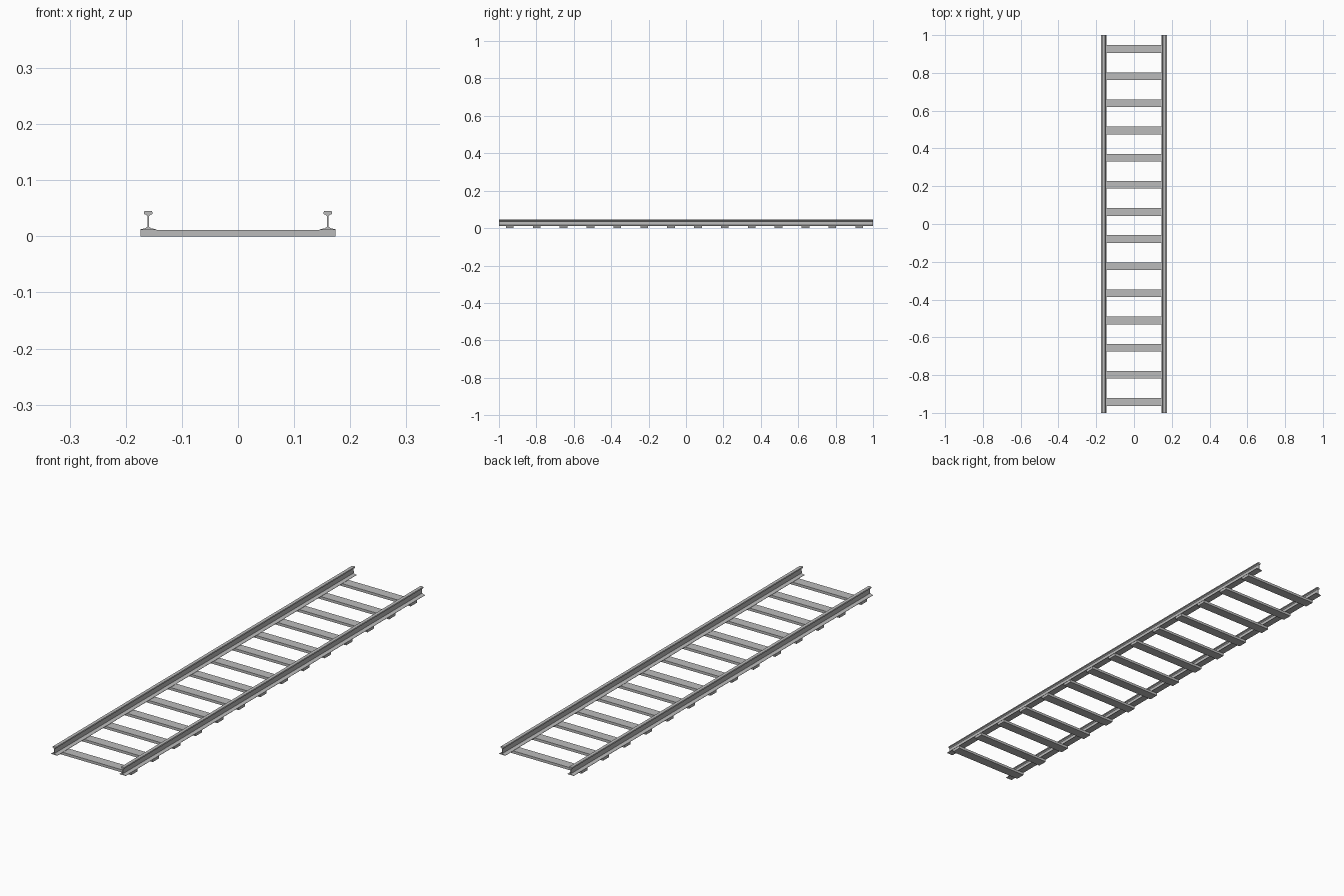
import bpy
import bmesh

default_cube = bpy.data.objects.get("Cube")
if default_cube:
    bpy.data.objects.remove(default_cube, do_unlink=True)

# Plain steel grey used on every part
grey = bpy.data.materials.new("steel_grey")
grey.use_nodes = True
colour = (0.5, 0.5, 0.5, 1)
grey.diffuse_color = colour
grey.node_tree.nodes["Principled BSDF"].inputs["Base Color"].default_value = colour

RAIL_X = 0.16
SLEEPER_HEIGHT = 0.011
SLEEPER_COUNT = 14
FIRST_Y, LAST_Y = -0.942, 0.926


def extrude_profile(name, outline, start, direction):
    """Extrude a closed outline of 3D points into a capped solid."""
    bm = bmesh.new()
    face = bm.faces.new([bm.verts.new(p) for p in outline])
    result = bmesh.ops.extrude_face_region(bm, geom=[face], use_keep_orig=True)
    moved = [g for g in result["geom"] if isinstance(g, bmesh.types.BMVert)]
    bmesh.ops.translate(bm, verts=moved, vec=direction)
    bmesh.ops.recalc_face_normals(bm, faces=bm.faces)
    mesh = bpy.data.meshes.new(name)
    bm.to_mesh(mesh)
    bm.free()
    mesh.materials.append(grey)
    obj = bpy.data.objects.new(name, mesh)
    obj.location = start
    bpy.context.collection.objects.link(obj)
    return obj


# Half of the rail section: foot, sloped flange, thin web, rounded head
half = [
    (0.0147, 0.011), (0.0147, 0.0122), (0.005, 0.0145), (0.0016, 0.017),
    (0.0012, 0.036), (0.004, 0.0385), (0.0072, 0.0395), (0.0078, 0.042),
    (0.0068, 0.0446), (0.004, 0.0456),
]
section = half + [(-x, z) for x, z in reversed(half)]

# Two long rails
for side, x in (("left", RAIL_X), ("right", -RAIL_X)):
    extrude_profile(side + "_rail", [(px, 0, pz) for px, pz in section],
                    (x, -1, 0), (0, 2, 0))

# Evenly spaced flat sleepers beneath the rails
w, d = 0.174, 0.0205
footprint = [(-w, -d, 0), (w, -d, 0), (w, d, 0), (-w, d, 0)]
for i in range(SLEEPER_COUNT):
    y = FIRST_Y + (LAST_Y - FIRST_Y) * i / (SLEEPER_COUNT - 1)
    extrude_profile(f"sleeper_{i + 1}", footprint, (0, y, 0), (0, 0, SLEEPER_HEIGHT))
